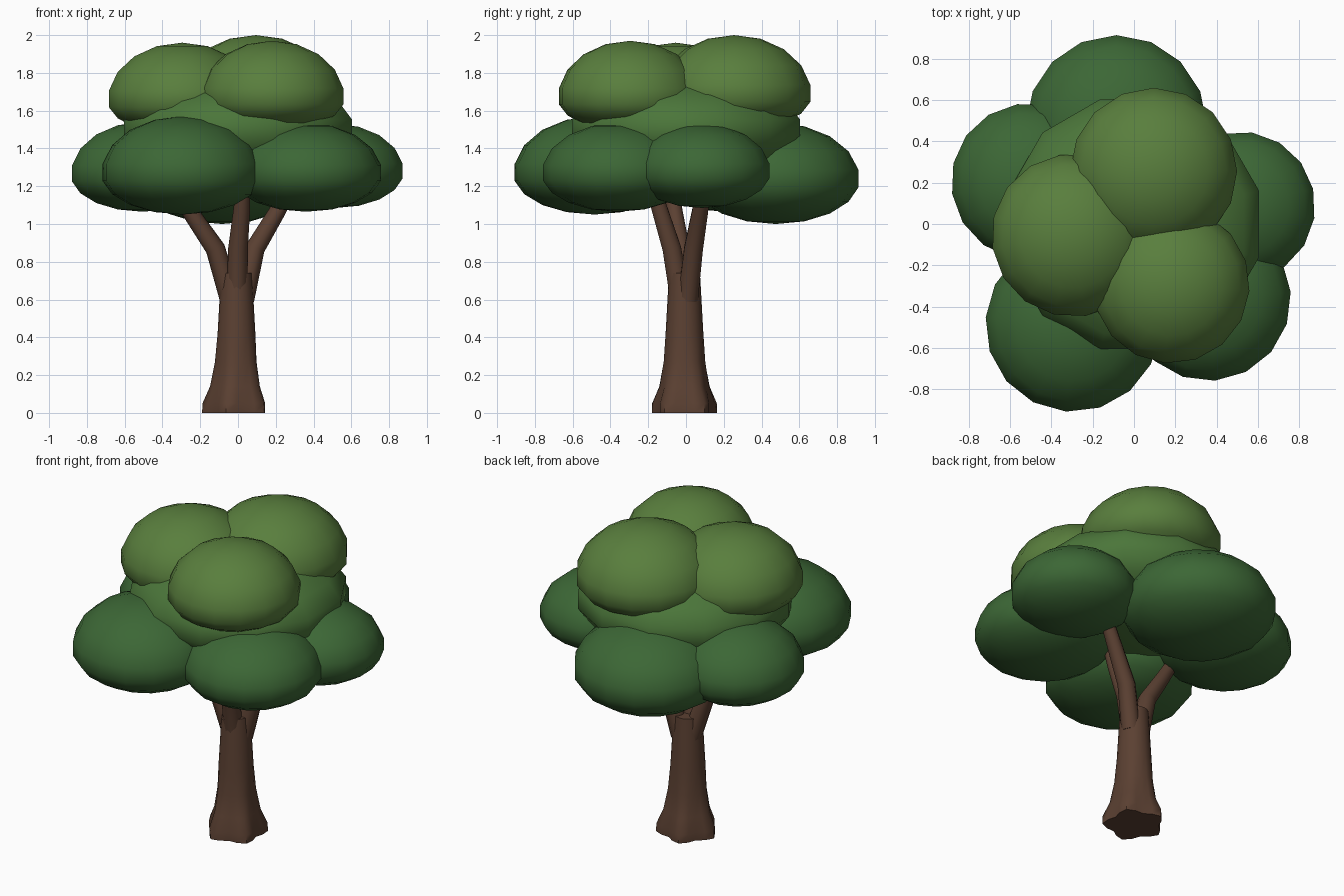
import bpy, bmesh
from math import sin, cos, pi, radians
from mathutils import Vector, Matrix

if "Cube" in bpy.data.objects:
    bpy.data.objects.remove(bpy.data.objects["Cube"])


def material(name, rgb):
    m = bpy.data.materials.new(name)
    m.diffuse_color = (*rgb, 1)
    m.use_nodes = True
    m.node_tree.nodes["Principled BSDF"].inputs["Base Color"].default_value = m.diffuse_color
    return m


bark = material("bark", (0.105, 0.052, 0.032))
dark_leaf = material("dark_leaf", (0.045, 0.135, 0.036))
mid_leaf = material("mid_leaf", (0.07, 0.18, 0.042))
light_leaf = material("light_leaf", (0.10, 0.21, 0.047))


def finish(name, bm, mat, angle=50):
    bmesh.ops.recalc_face_normals(bm, faces=bm.faces[:])
    me = bpy.data.meshes.new(name)
    bm.to_mesh(me)
    bm.free()
    ob = bpy.data.objects.new(name, me)
    bpy.context.collection.objects.link(ob)
    me.materials.append(mat)
    bpy.context.view_layer.objects.active = ob
    ob.select_set(True)
    bpy.ops.object.shade_smooth_by_angle(angle=radians(angle))
    ob.select_set(False)


def skin(name, rings, mat):
    """Join rings of points into a capped tube."""
    bm = bmesh.new()
    loops = [[bm.verts.new(p) for p in r] for r in rings]
    n = len(loops[0])
    for a, b in zip(loops, loops[1:]):
        for i in range(n):
            j = (i + 1) % n
            bm.faces.new((a[i], a[j], b[j], b[i]))
    bm.faces.new(loops[0][::-1])
    bm.faces.new(loops[-1])
    finish(name, bm, mat)


def blob(name, x, y, z, r, up, low, mat, seg=16, rings=9, turn=0):
    """Foliage puff: sphere with a flatter underside."""
    bm = bmesh.new()
    bmesh.ops.create_uvsphere(bm, u_segments=seg, v_segments=rings, radius=1,
                              matrix=Matrix.Rotation(radians(turn), 4, 'Z'))
    for v in bm.verts:
        c = v.co
        v.co = (x + c.x * r, y + c.y * r, z + c.z * (up if c.z > 0 else low))
    finish(name, bm, mat)


# trunk with a five-lobed root flare: height, radius, lobe depth
profile = [(0, .160, .022), (.05, .160, .020), (.14, .130, .010),
           (.27, .110, .004), (.42, .100, 0), (.60, .090, 0), (.74, .082, 0)]
trunk = []
for z, r, lobe in profile:
    ring = []
    for i in range(20):
        a = 2 * pi * i / 20
        k = r + lobe * cos(5 * (a - pi))
        ring.append((k * cos(a) - .008, k * sin(a) - .008, z))
    trunk.append(ring)
skin("trunk", trunk, bark)


# three branches rising into the foliage
def branch(name, path, radii):
    pts = [Vector(p) for p in path]
    rings = []
    for i, (p, r) in enumerate(zip(pts, radii)):
        d = (pts[min(i + 1, len(pts) - 1)] - pts[max(i - 1, 0)]).normalized()
        u = d.cross(Vector((0, 1, 0))).normalized()
        w = d.cross(u)
        rings.append([p + r * (cos(2 * pi * k / 10) * u + sin(2 * pi * k / 10) * w)
                      for k in range(10)])
    skin(name, rings, bark)


radii = [.056, .052, .044, .036]
branch("left_branch", [(-.04, 0, .60), (-.12, -.03, .87), (-.25, -.06, 1.06), (-.37, -.08, 1.25)], radii)
branch("right_branch", [(.03, .01, .60), (.09, .04, .87), (.21, .075, 1.07), (.31, .10, 1.25)], radii)
branch("front_branch", [(-.005, -.03, .60), (.0, -.075, .87), (.02, -.14, 1.08), (.03, -.19, 1.25)], radii)

# foliage core
blob("core_foliage", 0, 0, 1.50, .635, .30, .30, mid_leaf, 12, 9, 15)

# lower ring of puffs
lower = [("back", -.085, .475, 1.235, .445, .30, .235),
         ("left", -.505, .205, 1.26, .385, .28, .195),
         ("front_left", -.295, -.485, 1.265, .43, .305, .215),
         ("front_right", .36, -.36, 1.265, .405, .27, .20),
         ("right", .515, .085, 1.275, .367, .255, .19)]
for i, (n, *dims) in enumerate(lower):
    blob(n + "_lower_foliage", *dims, dark_leaf, turn=i * 9)

# upper puffs
upper = [("back", .095, .255, 1.68, .41, .32, .19),
         ("left", -.295, -.055, 1.65, .40, .31, .18),
         ("front", .18, -.295, 1.665, .385, .305, .18)]
for i, (n, *dims) in enumerate(upper):
    blob(n + "_upper_foliage", *dims, light_leaf, turn=i * 9)
